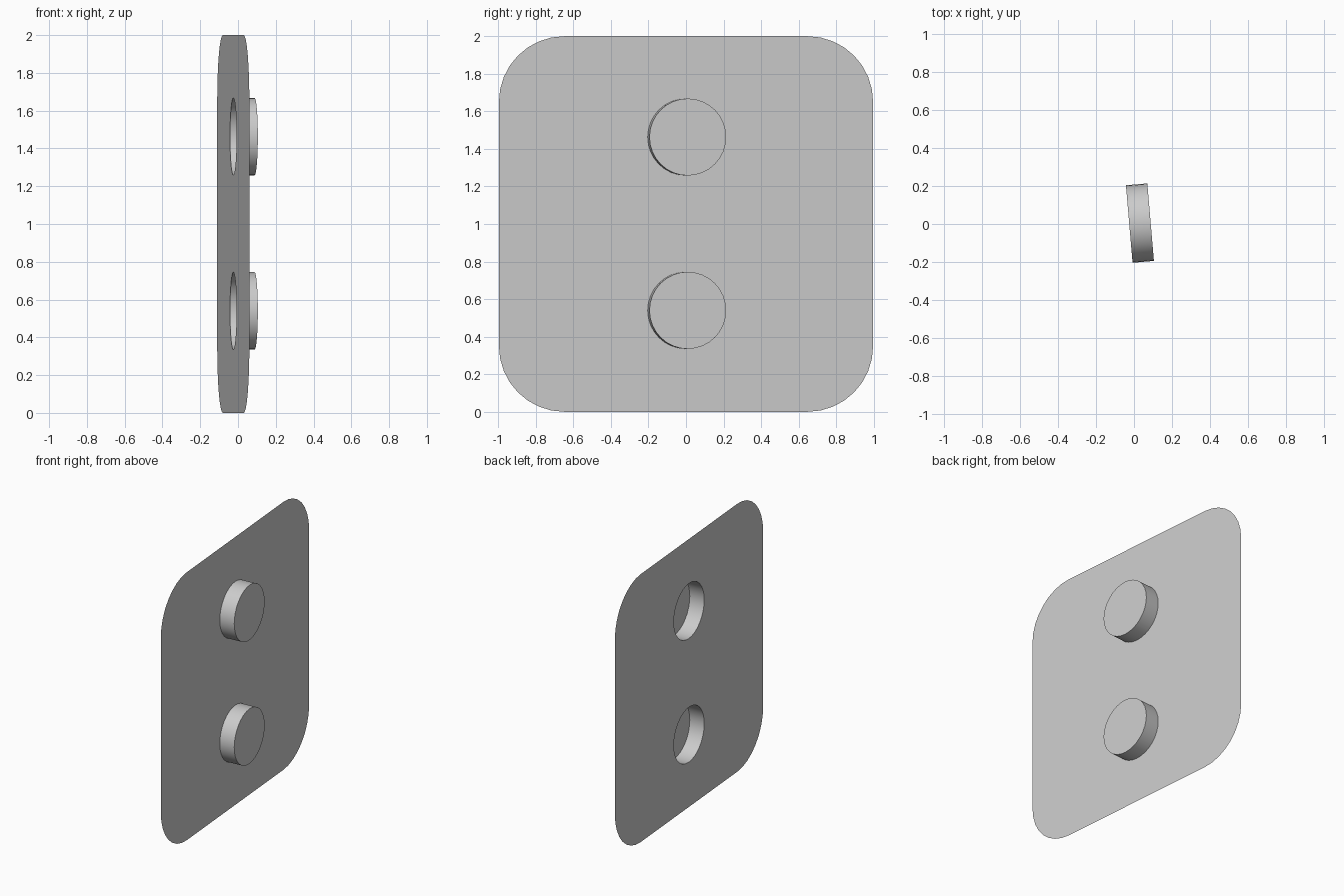
import bpy, bmesh, math

if "Cube" in bpy.data.objects:
    bpy.data.objects.remove(bpy.data.objects["Cube"])

TILT = math.radians(4.88)      # whole panel is turned slightly about z
HOLE_Z = (0.54, 1.463)
HOLE_R, DEPTH, SIDES = 0.205, 0.113, 32
CORNER_R, CORNER_STEPS = 0.35, 8


def circle(z, r=HOLE_R, depth=0.0):
    return [(depth, r * math.cos(2 * math.pi * i / SIDES),
             z + r * math.sin(2 * math.pi * i / SIDES)) for i in range(SIDES)]


def rounded_square(half=1.0, r=CORNER_R):
    pts = []
    for k, (sy, sz) in enumerate([(1, 1), (-1, 1), (-1, -1), (1, -1)]):
        for i in range(CORNER_STEPS + 1):
            a = math.pi / 2 * (k + i / CORNER_STEPS)
            pts.append((0, sy * (half - r) + r * math.cos(a),
                        1 + sz * (half - r) + r * math.sin(a)))
    return pts


def finish(name, bm):
    mesh = bpy.data.meshes.new(name)
    bm.to_mesh(mesh)
    bm.free()
    obj = bpy.data.objects.new(name, mesh)
    obj.rotation_euler.z = TILT
    obj.location.x = -0.025
    bpy.context.collection.objects.link(obj)
    return obj


# Paper-thin rounded panel with two round openings
bm = bmesh.new()
edges = []
for loop in [rounded_square()] + [circle(z) for z in HOLE_Z]:
    vs = [bm.verts.new(p) for p in loop]
    edges += [bm.edges.new((vs[i - 1], vs[i])) for i in range(len(vs))]
bmesh.ops.triangle_fill(bm, edges=edges, use_beauty=True, normal=(1, 0, 0))
for f in bm.faces:
    f.normal_update()
    if f.normal.x < 0:
        f.normal_flip()
finish("panel", bm)

# Hollow round studs: side wall and outer cap, open at the back
for name, z in zip(("lower_stud", "upper_stud"), HOLE_Z):
    bm = bmesh.new()
    back = [bm.verts.new(p) for p in circle(z)]
    front = [bm.verts.new(p) for p in circle(z, depth=DEPTH)]
    for i in range(SIDES):
        wall = bm.faces.new((back[i - 1], back[i], front[i], front[i - 1]))
        wall.smooth = True
    bm.faces.new(front)
    for v in front:
        for e in v.link_edges:
            if e.other_vert(v) in front:
                e.smooth = False
    finish(name, bm)
